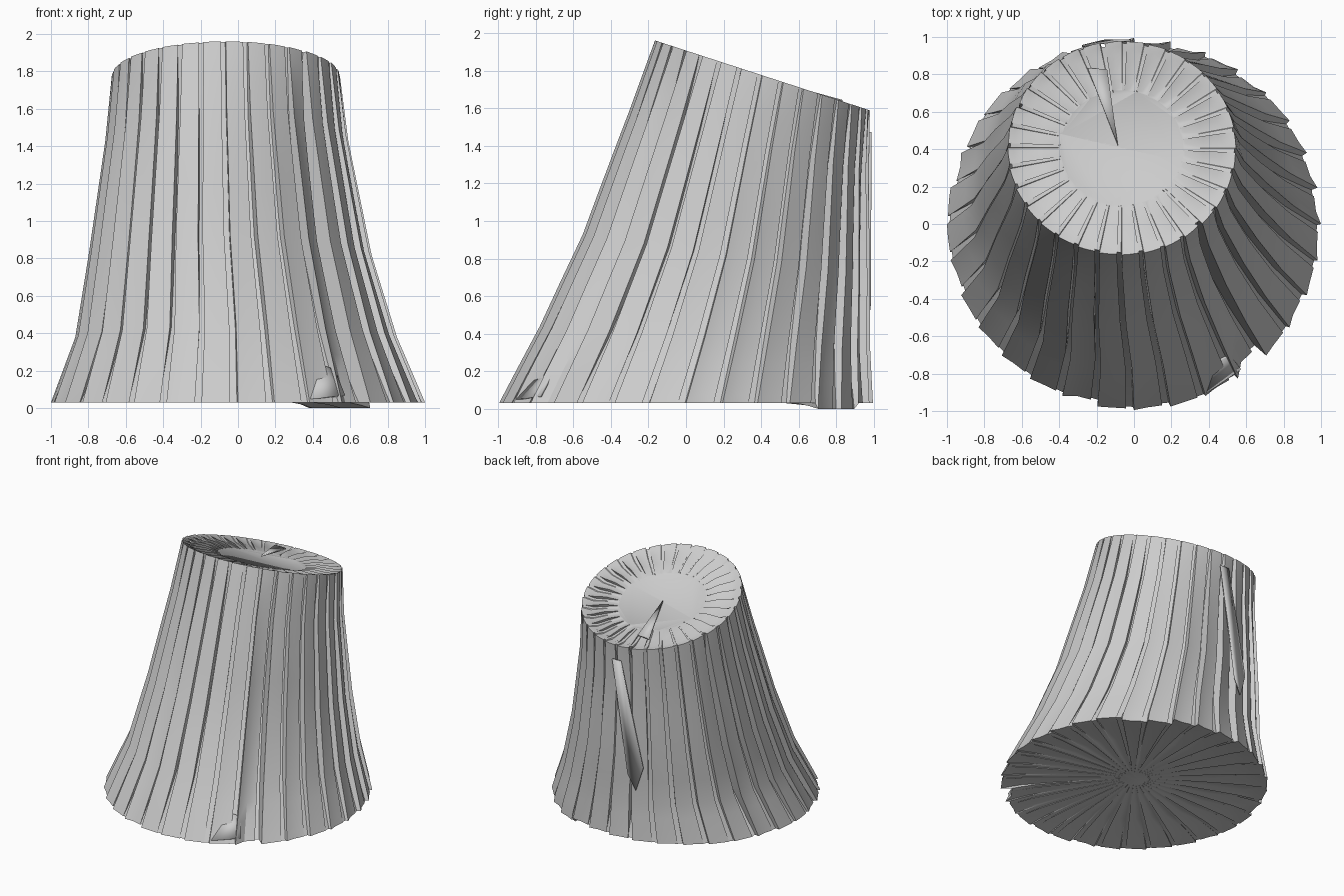
import bpy, bmesh, math, random

if "Cube" in bpy.data.objects:
    bpy.data.objects.remove(bpy.data.objects["Cube"])

random.seed(4)
PLEATS = 32
# ring stations: t, centre x, centre y, radius x, radius y
STATIONS = [(0, 0, 0, 1, 0.995), (0.2, -0.01, 0.10, 0.86, 0.88),
            (0.45, -0.042, 0.215, 0.757, 0.765), (0.8, -0.06, 0.335, 0.65, 0.635),
            (1, -0.065, 0.407, 0.61, 0.572)]
# one lapped pleat: angle fraction, tuck depth, fin height
PLEAT = [(0, 0, 0), (0.35, 0.1, 0.2), (0.78, 0.25, 1), (0.72, 1, 0), (0.97, 0.85, 0.1)]
DEPTH = [random.uniform(0.7, 1.3) for _ in range(PLEATS)]
for deep in (8, 13, 27):
    DEPTH[deep] = 2.2
WAVE = [random.uniform(0, 0.025) for _ in range(PLEATS)]
WAVE[27] = 0.06


def station(t):
    for a, b in zip(STATIONS, STATIONS[1:]):
        if t <= b[0]:
            k = (t - a[0]) / (b[0] - a[0])
            return [p + (q - p) * k for p, q in zip(a[1:], b[1:])]
    return STATIONS[-1][1:]


def point(t, ang, scale=1.0, inset=0.0, lift=0.0):
    cx, cy, rx, ry = station(min(t, 1))
    x = cx + (rx * scale - inset) * math.cos(ang)
    dy = (ry * scale - inset) * math.sin(ang)
    return (x, cy + dy, 0.03 + 1.745 * t - 0.325 * t * dy + lift)


def ring(t, scale=1.0, tuck=0.0, lift=0.0, fin=0.0):
    pts = []
    for i in range(PLEATS):
        for u, d, f in PLEAT:
            ang = 2 * math.pi * (i + u) / PLEATS
            inset = tuck * d * DEPTH[i] + WAVE[i] * (1 - t) * (u > 0.3) * scale
            z = lift + fin * f
            if t == 0 and i in (4, 5):      # sagging hem at the back right
                z -= 0.03 * scale
            pts.append(point(t, ang, scale, inset, z))
    return pts


def make_object(name, rings, cap=False):
    bm = bmesh.new()
    rows = [[bm.verts.new(p) for p in r] for r in rings]
    n = len(rows[0])
    for a, b in zip(rows, rows[1:]):
        for i in range(n):
            j = (i + 1) % n
            bm.faces.new((a[i], a[j], b[j], b[i]))
    if cap:
        bm.faces.new(rows[-1])
    bmesh.ops.recalc_face_normals(bm, faces=bm.faces)
    return finish(name, bm)


def finish(name, bm):
    me = bpy.data.meshes.new(name)
    bm.to_mesh(me)
    bm.free()
    ob = bpy.data.objects.new(name, me)
    bpy.context.collection.objects.link(ob)
    bpy.ops.object.select_all(action='DESELECT')
    ob.select_set(True)
    bpy.context.view_layer.objects.active = ob
    bpy.ops.object.shade_smooth_by_angle(angle=math.radians(30))
    return ob


def fold(name, pts):
    bm = bmesh.new()
    f = bm.faces.new([bm.verts.new(p) for p in pts])
    bmesh.ops.triangulate(bm, faces=[f])
    ob = finish(name, bm)
    mod = ob.modifiers.new("thickness", 'SOLIDIFY')
    mod.thickness = 0.012


# pleated side wall, deepest folds at mid height
steps = [0, 0.025, 0.07, 0.13, 0.2, 0.32, 0.45, 0.57, 0.69, 0.8, 0.9, 0.96, 1]
side = [ring(t, tuck=0.012 + 0.055 * math.sin(math.pi * t) ** 0.8) for t in steps]
make_object("pleated_side", side)

# tilted top: rim, radial fins and a flat sunken disc
make_object("pleated_top", [
    ring(1, 1, 0.012), ring(1, 0.95, 0.015, -0.012, 0.008),
    ring(1, 0.88, 0.02, -0.03, 0.02), ring(1, 0.72, 0.02, -0.035, 0.022),
    ring(1, 0.56, 0.01, -0.04, 0.006), ring(1, 0.54, 0, -0.04)], cap=True)

# underside with gathered hem
make_object("pleated_bottom", [
    ring(0, 1, 0.012), ring(0, 0.94, 0.02, 0.012, -0.012),
    ring(0, 0.84, 0.03, 0.025, -0.012), ring(0, 0.6, 0.02, 0.035, -0.01),
    ring(0, 0.3, 0.005, 0.04, -0.005), ring(0, 0.1, 0, 0.04)], cap=True)

# loose diagonal fold on the back
B = math.radians
fold("back_fold", [point(0.93, B(86), 1.0), point(0.93, B(93), 1.0),
                   point(0.4, B(108), 1.005), point(0.28, B(104), 1.005),
                   point(0.36, B(99), 1.005)])
# loose flap lying on the top
fold("top_flap", [point(1, B(112), 0.8, lift=-0.005), point(1, B(100), 0.74, lift=-0.005),
                  point(1, B(150), 0.04, lift=-0.025)])
# turned-up corner at the front hem
fold("front_hem_fold", [point(0.01, B(-67), 1.0), point(0.02, B(-54), 0.99),
                        point(0.09, B(-55), 0.97), point(0.1, B(-60), 0.97)])
